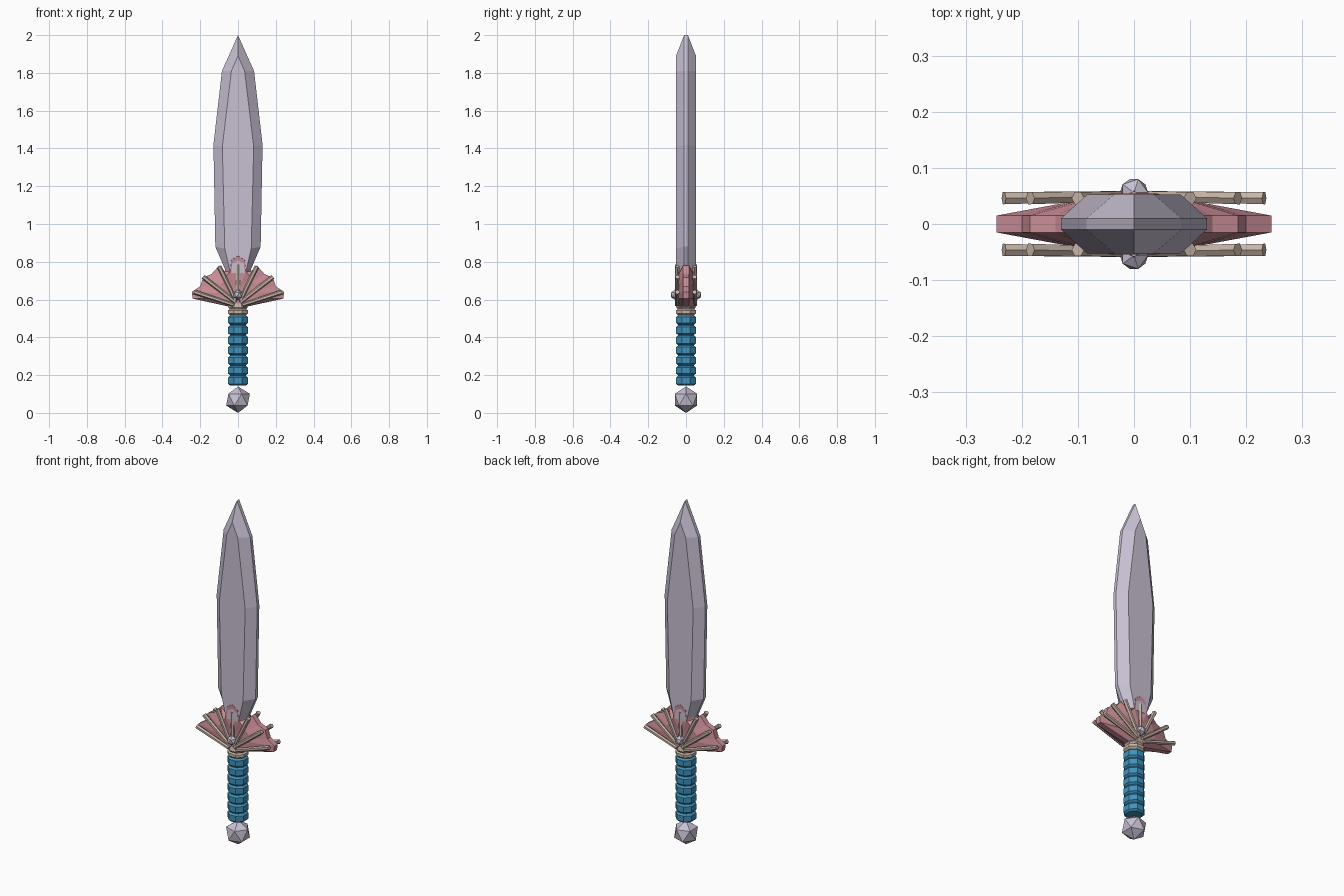
import bpy, bmesh, math
from mathutils import Vector, Matrix

cube = bpy.data.objects.get("Cube")
if cube:
    bpy.data.objects.remove(cube, do_unlink=True)


def material(name, rgb):
    m = bpy.data.materials.new(name)
    m.use_nodes = True
    m.diffuse_color = (*rgb, 1)
    m.node_tree.nodes["Principled BSDF"].inputs["Base Color"].default_value = (*rgb, 1)
    return m


STEEL = material("pale steel", (0.58, 0.53, 0.65))
ROSE = material("rose guard", (0.60, 0.27, 0.31))
BONE = material("bone", (0.58, 0.47, 0.39))
BLUE = material("blue grip", (0.05, 0.29, 0.50))


def finish(name, bm, mat):
    bmesh.ops.recalc_face_normals(bm, faces=bm.faces)
    me = bpy.data.meshes.new(name)
    bm.to_mesh(me)
    bm.free()
    me.materials.append(mat)
    ob = bpy.data.objects.new(name, me)
    bpy.context.collection.objects.link(ob)
    return ob


def mirrored(half):
    """Close a right half outline (x, z, y) by reflecting it in x."""
    return half + [(-x, z, y) for x, z, y in reversed(half) if x > 0]


def plate(name, rim, rim_y, inner, centre, mat):
    """Two-sided bevelled plate: thin rim, raised inner outline, centre point."""
    bm = bmesh.new()
    rim = mirrored([(x, z, rim_y) for x, z in rim])
    inner = mirrored(inner)
    n = len(rim)
    rims = []
    for s in (-1, 1):
        r = [bm.verts.new((x, s * y, z)) for x, z, y in rim]
        i = [bm.verts.new((x, s * y, z)) for x, z, y in inner]
        c = bm.verts.new((0, s * centre[1], centre[0]))
        for a in range(n):
            b = (a + 1) % n
            bm.faces.new((r[a], r[b], i[b], i[a]))
            bm.faces.new((i[a], i[b], c))
        rims.append(r)
    for a in range(n):
        b = (a + 1) % n
        bm.faces.new((rims[0][a], rims[0][b], rims[1][b], rims[1][a]))
    return finish(name, bm, mat)


def lathe(name, profile, mat, sides=8):
    """Turned part with flat sides facing front and side."""
    bm = bmesh.new()
    rings = []
    for r, z in profile:
        k = r / math.cos(math.pi / sides)
        rings.append([bm.verts.new((k * math.cos((j + .5) * math.tau / sides),
                                    k * math.sin((j + .5) * math.tau / sides), z))
                      for j in range(sides)])
    for lo, hi in zip(rings, rings[1:]):
        for j in range(sides):
            k = (j + 1) % sides
            bm.faces.new((lo[j], lo[k], hi[k], hi[j]))
    bm.faces.new(rings[0])
    bm.faces.new(rings[-1])
    return finish(name, bm, mat)


def rod(name, start, end, radius, mat):
    bm = bmesh.new()
    a, b = Vector(start), Vector(end)
    d = b - a
    turn = d.to_track_quat('Z', 'Y').to_matrix().to_4x4()
    bmesh.ops.create_cone(bm, cap_ends=True, segments=6, radius1=radius * .8,
                          radius2=radius, depth=d.length,
                          matrix=Matrix.Translation((a + b) / 2) @ turn)
    return finish(name, bm, mat)


def gem(name, centre, radius, mat):
    bm = bmesh.new()
    bmesh.ops.create_icosphere(bm, subdivisions=1, radius=radius,
                               matrix=Matrix.Translation(centre))
    return finish(name, bm, mat)


# Leaf-shaped blade with a raised flat
FLAT = 0.053
plate("blade",
      [(0, 2), (.085, 1.81), (.13, 1.42), (.12, .88), (.06, .74)], .01,
      [(x, z, FLAT) for x, z in
       [(0, 1.89), (.035, 1.81), (.083, 1.41), (.07, .87), (.04, .74)]],
      (1.3, FLAT), STEEL)

# Scalloped fan guard
plate("guard",
      [(0, .86), (.055, .82), (.068, .75), (.1, .78), (.14, .735), (.185, .717),
       (.2, .67), (.245, .64), (.24, .605), (.035, .56)], .015,
      [(0, .83, .054), (.035, .81, .054), (.042, .745, .054), (.065, .72, .047),
       (.08, .695, .044), (.095, .68, .042), (.1, .655, .042), (.11, .635, .04),
       (.1, .605, .04), (.025, .565, .045)],
      (.65, .046), ROSE)

# Ribs fanning over both faces of the guard, and a gem on each face
RIBS = [((0, .60), (0, .785)), ((.012, .595), (.1, .775)),
        ((.012, .585), (.185, .72)), ((.025, .572), (.232, .64))]
for face, s in (("front", -1), ("back", 1)):
    for n, ((x0, z0), (x1, z1)) in enumerate(RIBS):
        for side, m in (("left", 1), ("right", -1)):
            if x1 == 0 and m < 0:
                continue
            rod(f"{face}_{side}_rib_{n}", (m * x0, s * .05, z0),
                (m * x1, s * .046, z1), .0125, BONE)
    gem(f"{face}_gem", (0, s * .056, .625), .028, STEEL)

# Collar under the guard
lathe("collar", [(.04, .515), (.053, .527), (.053, .543), (.044, .549),
                 (.05, .558), (.045, .58)], BONE)

# Grip made of seven bevelled bands
PITCH, BASE = .0535, .145
profile = []
for n in range(7):
    z = BASE + n * PITCH
    profile += [(.042, z), (.052, z + .009), (.052, z + .042), (.042, z + .051)]
lathe("grip", profile, BLUE)

# Faceted pommel
gem("pommel", (0, 0, .07), .07, STEEL)
